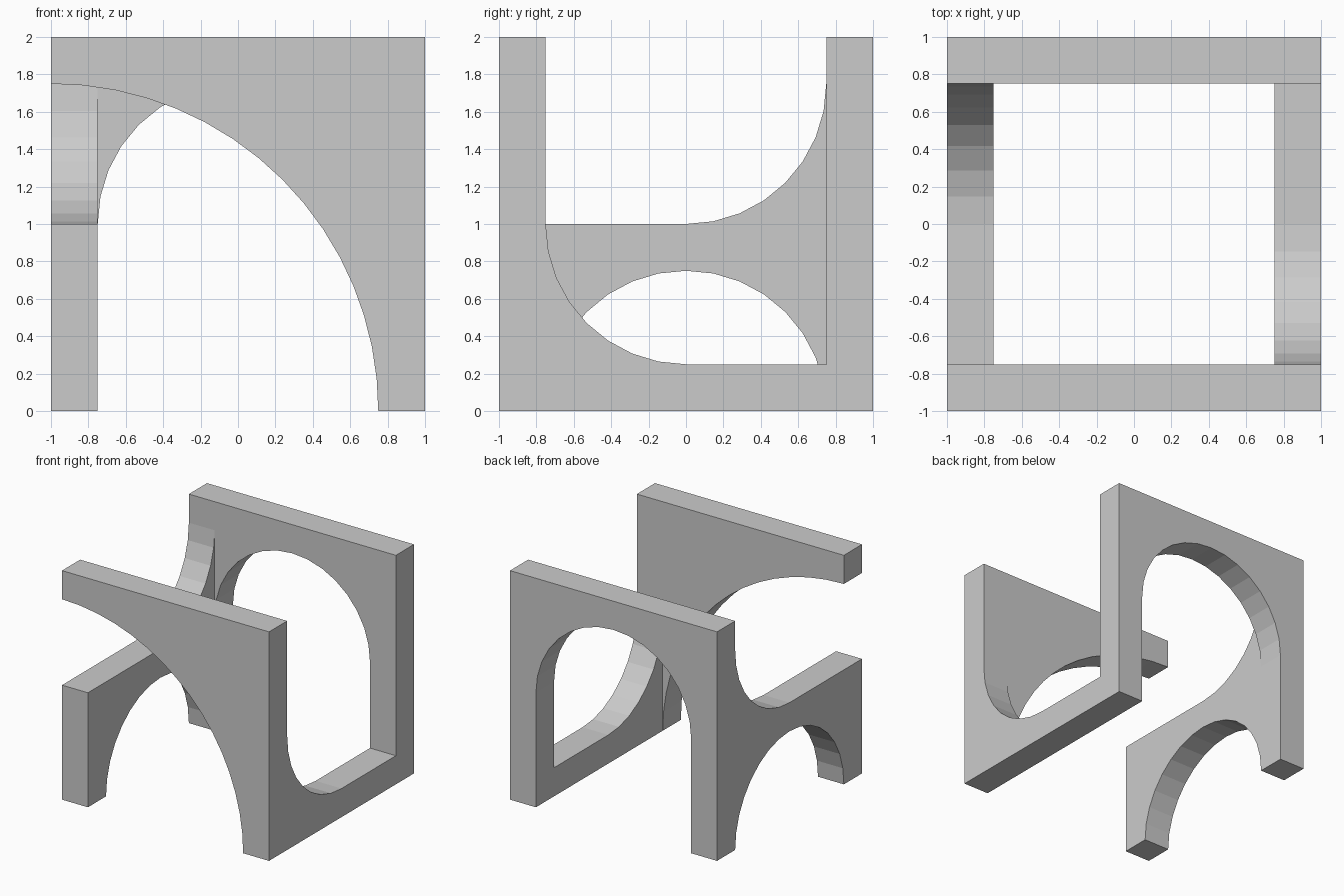
import bpy, bmesh, math

if "Cube" in bpy.data.objects:
    bpy.data.objects.remove(bpy.data.objects["Cube"])


def arc(cx, cz, r, start, end, steps):
    """Points along a circular arc, angles in degrees."""
    pts = []
    for i in range(steps + 1):
        a = math.radians(start + (end - start) * i / steps)
        pts.append((round(cx + r * math.cos(a), 6), round(cz + r * math.sin(a), 6)))
    return pts


def panel(name, profile, axis, lo, hi):
    """Extrude a vertical profile (u, z) along x or y from lo to hi."""
    bm = bmesh.new()

    def place(u, z, d):
        return (d, u, z) if axis == 'x' else (u, d, z)

    near = [bm.verts.new(place(u, z, lo)) for u, z in profile]
    far = [bm.verts.new(place(u, z, hi)) for u, z in profile]
    bm.faces.new(near)
    bm.faces.new(far)
    n = len(profile)
    for i in range(n):
        j = (i + 1) % n
        bm.faces.new((near[i], near[j], far[j], far[i]))
    bmesh.ops.recalc_face_normals(bm, faces=bm.faces)
    mesh = bpy.data.meshes.new(name)
    bm.to_mesh(mesh)
    bm.free()
    obj = bpy.data.objects.new(name, mesh)
    bpy.context.collection.objects.link(obj)
    return obj


# Front wall: large quarter arch springing from the right post
front = panel("arched_frame",
              arc(-1, 0, 1.75, 0, 90, 16) + [(-1, 2), (1, 2), (1, 0)],
              'y', -1, -0.75)

# Back wall: round-topped doorway
back = panel("back_wall",
             [(0.75, 0)] + arc(0, 1, 0.75, 0, 180, 16)
             + [(-0.75, 0), (-1, 0), (-1, 2), (1, 2), (1, 0)],
             'y', 0.75, 1)

# Right wall: low sill with one rounded inner corner
right = panel("right_wall",
              [(-1, 0), (1, 0), (1, 2), (0.75, 2), (0.75, 0.25)]
              + arc(0, 1, 0.75, 270, 180, 8) + [(-0.75, 2), (-1, 2)],
              'x', 0.75, 1)

# Left wall: half-round arch below, curved sweep up to the back wall
left = panel("left_wall",
             [(-1, 0)] + arc(0, 0, 0.75, 180, 0, 16)
             + [(1, 0), (1, 2), (0.75, 2)]
             + arc(0, 1.75, 0.75, 0, -90, 8) + [(-1, 1)],
             'x', -1, -0.75)

# Fuse the walls into one solid
bpy.context.view_layer.objects.active = front
for wall in (right, back, left):
    mod = front.modifiers.new("fuse", 'BOOLEAN')
    mod.operation = 'UNION'
    mod.solver = 'EXACT'
    mod.object = wall
    bpy.ops.object.modifier_apply(modifier=mod.name)
    bpy.data.objects.remove(wall, do_unlink=True)
